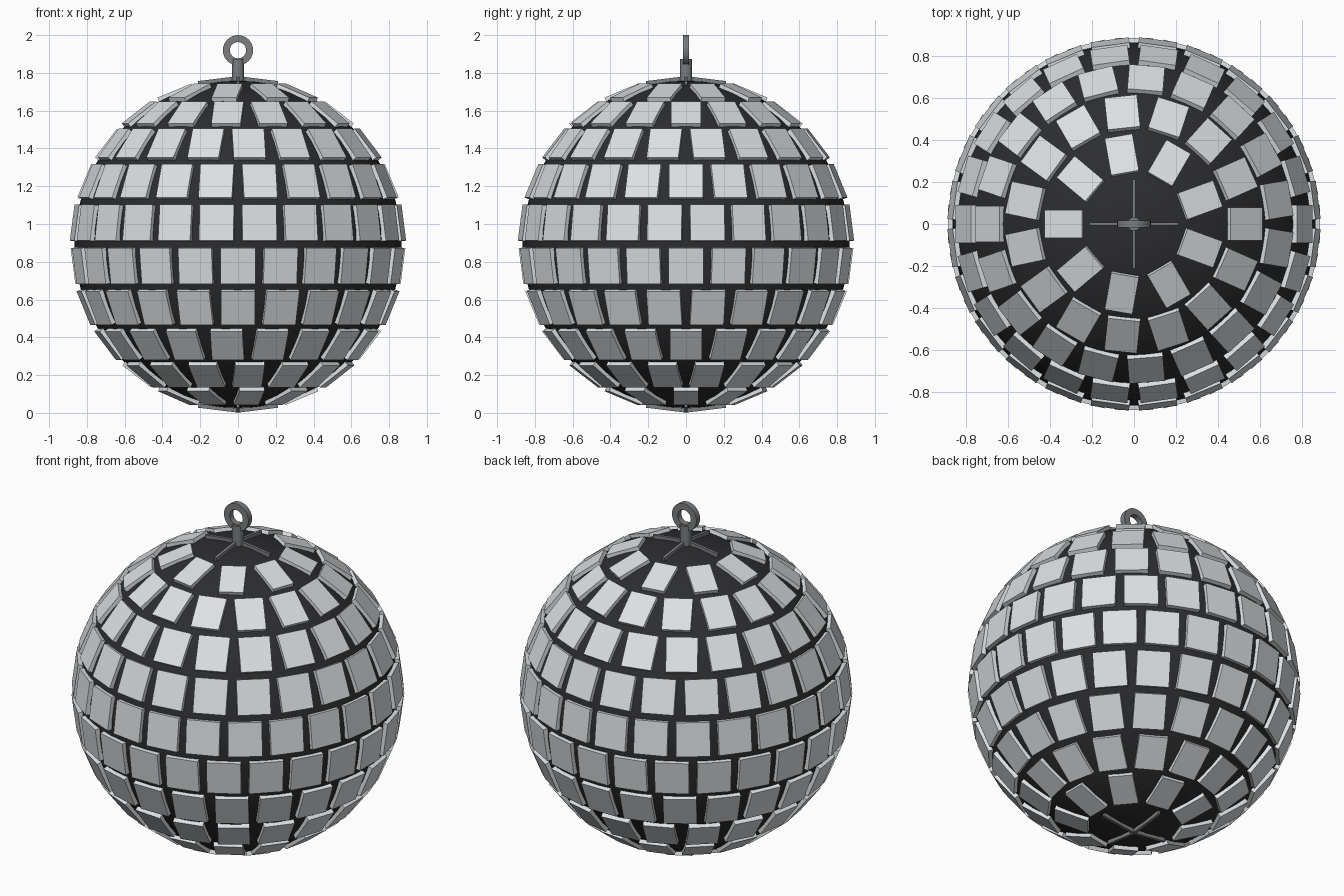
import bpy, bmesh
from math import radians, cos, sin, pi
from mathutils import Matrix, Vector

if "Cube" in bpy.data.objects:
    bpy.data.objects.remove(bpy.data.objects["Cube"])

CZ = 0.892          # ball centre height
FACE = 0.881        # distance from centre to the outer face of a tile
TILE_H, TILE_T = 0.192, 0.026


def material(name, rgb):
    m = bpy.data.materials.new(name)
    m.diffuse_color = (*rgb, 1)
    m.use_nodes = True
    m.node_tree.nodes["Principled BSDF"].inputs["Base Color"].default_value = m.diffuse_color
    return m


DARK = material("dark_core", (0.025, 0.026, 0.028))
MIRROR = material("mirror_glass", (0.72, 0.75, 0.77))
METAL = material("metal", (0.2, 0.21, 0.22))


def finish(bm, name, mat, smooth=False):
    bmesh.ops.recalc_face_normals(bm, faces=bm.faces)
    me = bpy.data.meshes.new(name)
    bm.to_mesh(me)
    bm.free()
    me.materials.append(mat)
    ob = bpy.data.objects.new(name, me)
    bpy.context.collection.objects.link(ob)
    if smooth:
        bpy.ops.object.select_all(action='DESELECT')
        bpy.context.view_layer.objects.active = ob
        ob.select_set(True)
        bpy.ops.object.shade_smooth_by_angle(angle=radians(35))
    return ob


def plate(bm, lat, lon, size, face):
    """Box lying on the ball: size = (thickness, width, height), outer side at face."""
    m = (Matrix.Translation((0, 0, CZ)) @ Matrix.Rotation(lon, 4, 'Z')
         @ Matrix.Rotation(-lat, 4, 'Y')
         @ Matrix.Translation((face - size[0] / 2, 0, 0))
         @ Matrix.Diagonal((*size, 1)))
    bmesh.ops.create_cube(bm, size=1, matrix=m)


# dark core ball
bm = bmesh.new()
bmesh.ops.create_uvsphere(bm, u_segments=64, v_segments=32, radius=0.866,
                          matrix=Matrix.Translation((0, 0, CZ)))
finish(bm, "core_ball", DARK, True)

# ten rings of mirror tiles, alternate rings shifted by half a tile
bm = bmesh.new()
for row in range(10):
    lat = radians(-67.5 + 15 * row)
    n = round(24 * cos(lat))
    width = 0.184 * cos(lat) ** 0.33
    for i in range(n):
        lon = 2 * pi * (i + 0.5 * (row % 2)) / n
        plate(bm, lat, lon, (TILE_T, width, TILE_H), FACE)
finish(bm, "mirror_tiles", MIRROR)

# four-armed spiders at both poles
for name, s in (("top_spokes", 1), ("bottom_spokes", -1)):
    bm = bmesh.new()
    for k in range(4):
        plate(bm, s * radians(83), k * pi / 2, (0.022, 0.016, 0.21), 0.884)
    finish(bm, name, METAL)

# hanging stem
bm = bmesh.new()
bmesh.ops.create_cone(bm, cap_ends=True, segments=24, radius1=0.032, radius2=0.032,
                      depth=0.135, matrix=Matrix.Translation((0, 0, 1.8065)))
finish(bm, "hanger_stem", METAL, True)

# flat-sided hanging ring, square section spun about y
bm = bmesh.new()
ring = Vector((0, 0, 1.92))
vs = [bm.verts.new(ring + Vector((r, y, 0)))
      for r, y in ((0.043, -0.017), (0.08, -0.017), (0.08, 0.017), (0.043, 0.017))]
es = [bm.edges.new((vs[i], vs[(i + 1) % 4])) for i in range(4)]
bmesh.ops.spin(bm, geom=vs + es, cent=ring, axis=(0, 1, 0), angle=2 * pi,
               steps=32, use_merge=True)
bmesh.ops.remove_doubles(bm, verts=bm.verts, dist=1e-4)
finish(bm, "hanger_ring", METAL, True)
